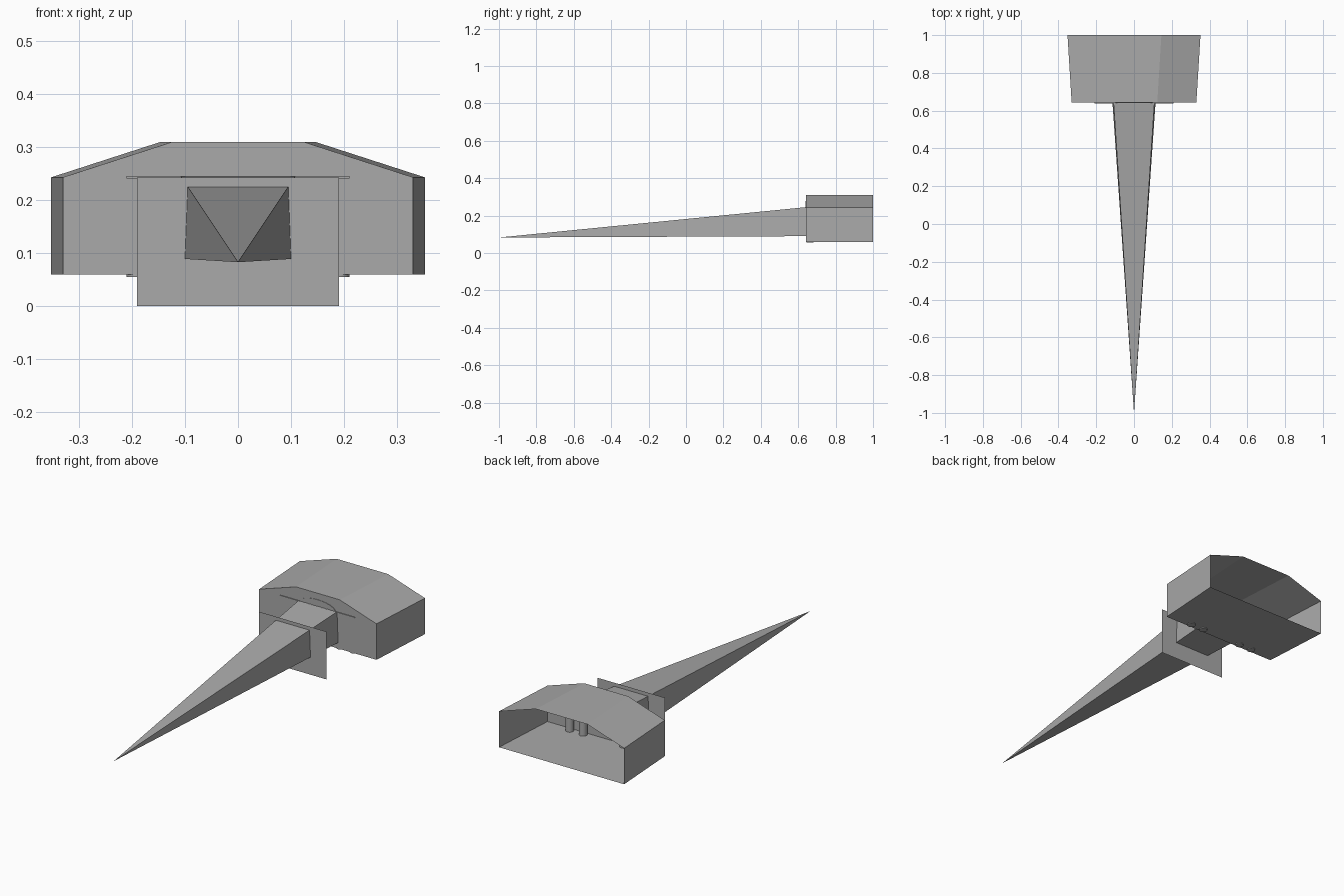
import bpy, bmesh, math

if "Cube" in bpy.data.objects:
    bpy.data.objects.remove(bpy.data.objects["Cube"])

grey = bpy.data.materials.new("plain_grey")
grey.diffuse_color = (0.4, 0.4, 0.4, 1)
grey.use_nodes = True
grey.node_tree.nodes["Principled BSDF"].inputs["Base Color"].default_value = grey.diffuse_color


def make(name, verts, faces, outward=True):
    me = bpy.data.meshes.new(name)
    me.from_pydata(verts, [], faces)
    if outward:
        bm = bmesh.new()
        bm.from_mesh(me)
        bmesh.ops.recalc_face_normals(bm, faces=bm.faces)
        bm.to_mesh(me)
        bm.free()
    me.materials.append(grey)
    ob = bpy.data.objects.new(name, me)
    bpy.context.collection.objects.link(ob)
    return ob


def loft_faces(n):
    return [(i, (i + 1) % n, n + (i + 1) % n, n + i) for i in range(n)]


# Hollow rear housing: six-sided outline, closed front, open back
def outline(half, top, y):
    return [(-half, y, 0.06), (half, y, 0.06), (half, y, 0.243),
            (top, y, 0.31), (-top, y, 0.31), (-half, y, 0.243)]


make("rear_housing", outline(0.33, 0.123, 0.642) + outline(0.352, 0.145, 1.0),
     loft_faces(6) + [tuple(range(6))])

# Long tapering spike with four sides, closed at its base
make("spike",
     [(0, -1, 0.083), (-0.114, 0.642, 0.09), (0.114, 0.642, 0.09),
      (0.108, 0.642, 0.245), (-0.108, 0.642, 0.245)],
     [(0, 1 + i, 1 + (i + 1) % 4) for i in range(4)] + [(1, 2, 3, 4)])

# Thin upright plate crossing the spike
make("cross_plate", [(-0.19, 0.44, 0), (0.19, 0.44, 0),
                     (0.19, 0.44, 0.243), (-0.19, 0.44, 0.243)],
     [(0, 1, 2, 3)], outward=False)

# Narrow ledge and low arch on the front wall of the housing
bpy.ops.mesh.primitive_cube_add(size=1, location=(0, 0.642, 0.243))
ledge = bpy.context.object
ledge.name = "ledge"
ledge.scale = (0.42, 0.008, 0.004)
ledge.data.materials.append(grey)

n = 12
arc = [(0.1 * math.cos(math.pi * i / n), 0.243 + 0.035 * math.sin(math.pi * i / n))
       for i in range(n + 1)]
m = len(arc)
make("arch", [(x, y, z) for y in (0.640, 0.645) for x, z in arc],
     loft_faces(m) + [tuple(range(m)), tuple(range(m, 2 * m))])

# Two pairs of upright pipes just inside the front wall
for side in (-1, 1):
    for k, x in enumerate((0.115, 0.19)):
        bpy.ops.mesh.primitive_cylinder_add(
            vertices=16, radius=0.02, depth=0.19, location=(side * x, 0.663, 0.15))
        pipe = bpy.context.object
        pipe.name = f"pipe_{'left' if side < 0 else 'right'}_{k + 1}"
        pipe.data.materials.append(grey)
        bpy.ops.object.shade_smooth_by_angle()
